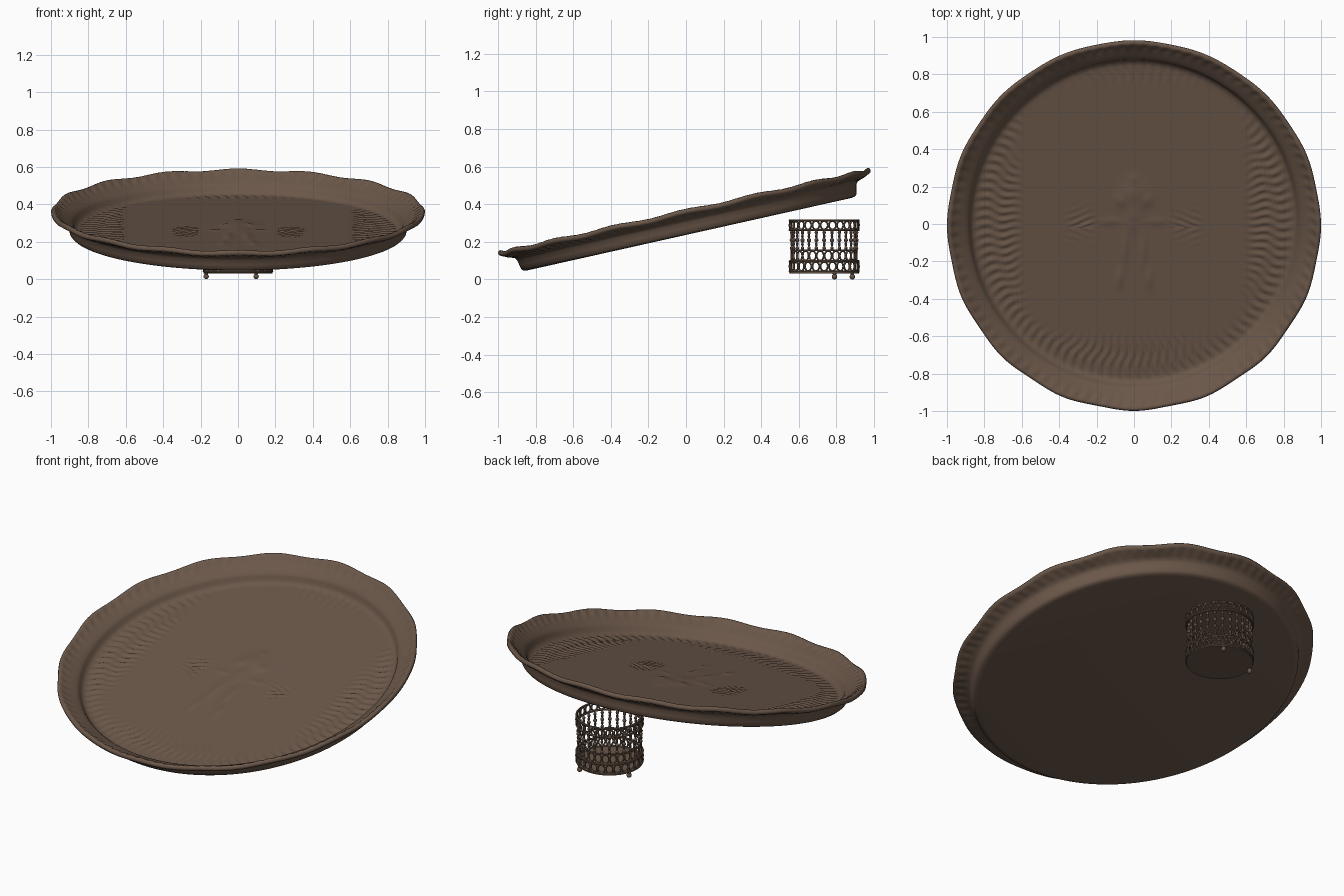
import bpy, bmesh, math
from mathutils import Vector, Matrix

if "Cube" in bpy.data.objects:
    bpy.data.objects.remove(bpy.data.objects["Cube"])

bronze = bpy.data.materials.new("dark bronze")
bronze.diffuse_color = (0.145, 0.095, 0.066, 1)
bronze.use_nodes = True
bronze.node_tree.nodes["Principled BSDF"].inputs["Base Color"].default_value = bronze.diffuse_color

def finish(bm, name, angle=40):
    bmesh.ops.recalc_face_normals(bm, faces=bm.faces)
    me = bpy.data.meshes.new(name)
    bm.to_mesh(me)
    bm.free()
    ob = bpy.data.objects.new(name, me)
    bpy.context.collection.objects.link(ob)
    me.materials.append(bronze)
    bpy.ops.object.select_all(action='DESELECT')
    ob.select_set(True)
    bpy.context.view_layer.objects.active = ob
    bpy.ops.object.shade_smooth_by_angle(angle=math.radians(angle))
    return ob

def ramp(a, b, t):
    t = max(0.0, min(1.0, (t - a) / (b - a)))
    return t * t * (3 - 2 * t)

# ---------- tray ----------
# relief bumps on the floor: x, y, x width, y width, height (mirrored in x)
BUMPS = [(0, 0.15, 0.07, 0.06, 0.010), (0.07, 0.11, 0.03, 0.03, 0.007),
         (0, 0.23, 0.03, 0.02, 0.006), (0, 0.02, 0.04, 0.07, 0.008),
         (0.05, -0.15, 0.02, 0.09, 0.007), (0.08, -0.31, 0.02, 0.05, 0.007),
         (0.12, 0.0, 0.05, 0.02, 0.004)]

def relief(x, y):
    ax = abs(x)
    h = 0.0
    for bx, by, wx, wy, hh in BUMPS:
        h += hh * math.exp(-((ax - bx) / wx) ** 2 - ((y - by) / wy) ** 2)
    # feathered side sprays
    m = math.exp(-((ax - 0.28) / 0.06) ** 4 - ((y + 0.03) / 0.12) ** 4)
    h += 0.005 * m * math.sin((y + 0.5 * (ax - 0.28) * (1 if y > -0.03 else -1)) * 170)
    return h

def floor_ripple(r, t):
    x, y = r * math.cos(t), r * math.sin(t)
    # the ribbed border has a squarish inner edge
    box = (abs(x / 0.62) ** 5 + abs((y - 0.07) / 0.70) ** 5) ** 0.2
    amount = ramp(0.94, 1.1, box) * (1 - ramp(0.82, 0.86, r))
    return 0.0045 * amount * math.sin(100 * t + 1.6 * math.sin(r * 42) + 14 * r)

SEG = 600
profile = [(0.02 * i, -0.105) for i in range(1, 43)]
n_floor = len(profile)
profile += [(0.86, -0.102), (0.875, -0.085), (0.882, -0.066), (0.89, -0.056), (0.905, -0.045),
            (0.92, -0.036), (0.94, -0.024), (0.955, -0.015), (0.965, -0.008),
            (0.975, 0.001), (0.985, 0.006), (0.995, 0.004), (1.0, -0.006),
            (0.998, -0.018), (0.985, -0.024), (0.965, -0.031), (0.94, -0.040),
            (0.92, -0.048), (0.91, -0.062), (0.905, -0.09), (0.90, -0.112),
            (0.89, -0.122), (0.87, -0.125)]
bm = bmesh.new()
rows = []
for k, (r, w) in enumerate(profile):
    row = []
    for i in range(SEG):
        t = 2 * math.pi * i / SEG
        rr, h = r, w
        if k < n_floor:
            h += floor_ripple(r, t) + relief(r * math.cos(t), r * math.sin(t))
        else:
            edge = ramp(0.91, 0.99, r)
            h += 0.005 * edge * math.cos(16 * t)            # scalloped rim
            rr += 0.003 * edge * (math.cos(16 * t) - 1)
            rope = math.exp(-((r - 0.962) / 0.018) ** 2)    # twisted rope marks
            h += 0.0035 * rope * math.sin(100 * t + 50 * r)
        row.append(bm.verts.new((rr * math.cos(t), 1.015 * rr * math.sin(t), h)))
    rows.append(row)
for a, b in zip(rows, rows[1:]):
    for i in range(SEG):
        j = (i + 1) % SEG
        bm.faces.new((a[i], a[j], b[j], b[i]))
for row, z in ((rows[0], -0.1), (rows[-1], -0.125)):
    c = bm.verts.new((0, 0, z))
    for i in range(SEG):
        bm.faces.new((c, row[i], row[(i + 1) % SEG]))
tray = finish(bm, "tray", 60)
tray.rotation_euler = (math.radians(12.6), 0, 0)
tray.location = (0, -0.009, 0.363)

# ---------- openwork cup holder ----------
CY, N = 0.735, 26

def tube(bm, pts, rad, sides=6):
    """Closed tube through pts around the holder axis."""
    n = len(pts)
    rings = []
    for i, p in enumerate(pts):
        d = (pts[(i + 1) % n] - pts[i - 1]).normalized()
        out = Vector((p.x, p.y, 0)).normalized()
        u = (out - d * out.dot(d)).normalized()
        v = d.cross(u)
        rings.append([bm.verts.new(p + rad * (u * math.cos(a) + v * math.sin(a)))
                      for a in (2 * math.pi * s / sides for s in range(sides))])
    for i in range(n):
        a, b = rings[i], rings[(i + 1) % n]
        for s in range(sides):
            q = (s + 1) % sides
            bm.faces.new((a[s], a[q], b[q], b[s]))

def cyl(r, t, z):
    return Vector((r * math.cos(t), r * math.sin(t), z))

def hoop(bm, r, z, rad):
    tube(bm, [cyl(r, 2 * math.pi * i / 72, z) for i in range(72)], rad, 8)

def ovals(bm, r, z, half_w, half_h, rad, shift=0.0):
    for k in range(N):
        t0 = 2 * math.pi * (k + shift) / N
        tube(bm, [cyl(r, t0 + half_w / r * math.cos(a), z + half_h * math.sin(a))
                  for a in (2 * math.pi * i / 14 for i in range(14))], rad, 5)

def bead(bm, p, rx, rz, u=8, v=6):
    bmesh.ops.create_uvsphere(bm, u_segments=u, v_segments=v, radius=1,
                              matrix=Matrix.Translation(p) @ Matrix.Diagonal((rx, rx, rz, 1)))

def place(ob):
    ob.location = (0, CY, 0)

# top and bottom pierced bands
for name, r, z0, z1 in (("top_band", 0.183, 0.263, 0.314), ("bottom_band", 0.183, 0.042, 0.097)):
    bm = bmesh.new()
    hoop(bm, r, z0, 0.006)
    hoop(bm, r, z1, 0.006)
    ovals(bm, r, (z0 + z1) / 2, 0.019, (z1 - z0) / 2 - 0.003, 0.005)
    for k in range(N):
        t = 2 * math.pi * (k + 0.5) / N
        bead(bm, cyl(r + 0.002, t, (z0 + z1) / 2), 0.006, 0.008)
    place(finish(bm, name))

# lattice row between the bottom band and the spindles
bm = bmesh.new()
ovals(bm, 0.174, 0.126, 0.019, 0.026, 0.005, 0.5)
hoop(bm, 0.174, 0.155, 0.004)
place(finish(bm, "lattice_row"))

# beaded spindles
bm = bmesh.new()
for k in range(N):
    t = 2 * math.pi * k / N
    for z, rx, rz in ((0.166, 0.009, 0.012), (0.188, 0.007, 0.013), (0.209, 0.011, 0.012),
                      (0.230, 0.007, 0.013), (0.250, 0.009, 0.012)):
        bead(bm, cyl(0.174, t, z), rx, rz)
place(finish(bm, "beaded_spindles"))

# base plate
bm = bmesh.new()
bmesh.ops.create_cone(bm, cap_ends=True, segments=72, radius1=0.184, radius2=0.184, depth=0.01,
                      matrix=Matrix.Translation((0, 0, 0.036)))
place(finish(bm, "holder_base"))

# ball feet (two remaining)
bm = bmesh.new()
for x, y in ((-0.17, 0.055), (0.097, 0.15)):
    bead(bm, Vector((x, y, 0.0145)), 0.0145, 0.0145, 14, 10)
    bead(bm, Vector((x, y, 0.03)), 0.010, 0.008, 10, 6)
place(finish(bm, "ball_feet"))
